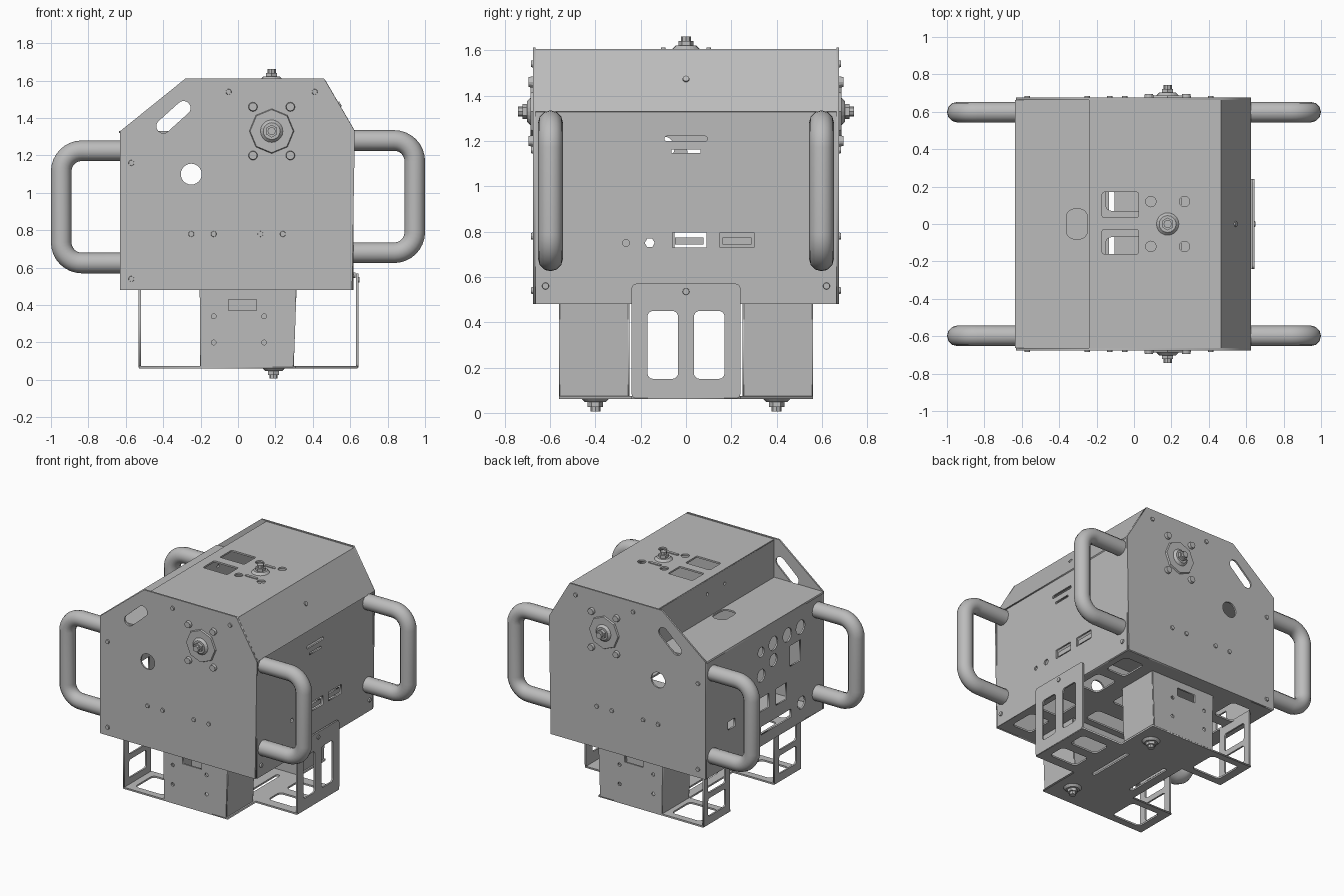
import bpy
import bmesh
from math import sin, cos, pi, radians
from mathutils import Matrix, Vector

default_cube = bpy.data.objects.get("Cube")
if default_cube:
    bpy.data.objects.remove(default_cube)

COLOUR = (0.5, 0.5, 0.5, 1.0)
metal = bpy.data.materials.new("grey_metal")
metal.use_nodes = True
metal.diffuse_color = COLOUR
metal.node_tree.nodes["Principled BSDF"].inputs["Base Color"].default_value = COLOUR

X, Y, Z = Vector((1, 0, 0)), Vector((0, 1, 0)), Vector((0, 0, 1))


def add_mesh(name, mesh):
    mesh.materials.clear()
    mesh.materials.append(metal)
    obj = bpy.data.objects.new(name, mesh)
    bpy.context.collection.objects.link(obj)
    return obj


def curve_to_mesh(name, curve, matrix):
    """Turn a curve into a welded mesh object placed by the matrix."""
    source = bpy.data.objects.new("temporary_curve", curve)
    bpy.context.collection.objects.link(source)
    graph = bpy.context.evaluated_depsgraph_get()
    mesh = bpy.data.meshes.new_from_object(source.evaluated_get(graph))
    bpy.data.objects.remove(source)
    mesh.transform(matrix)
    mesh.name = name
    bm = bmesh.new()
    bm.from_mesh(mesh)
    bmesh.ops.remove_doubles(bm, verts=bm.verts, dist=0.0001)
    bmesh.ops.recalc_face_normals(bm, faces=bm.faces)
    bm.to_mesh(mesh)
    bm.free()
    return add_mesh(name, mesh)


def add_spline(curve, points, closed):
    spline = curve.splines.new("POLY")
    spline.points.add(len(points) - 1)
    for slot, point in zip(spline.points, points):
        slot.co = (*Vector(point).to_3d(), 1)
    spline.use_cyclic_u = closed


def plate(name, outline, holes, origin, u, v, thick=0.012):
    """Flat sheet with cut-outs, drawn in the u, v plane."""
    curve = bpy.data.curves.new(name, "CURVE")
    curve.dimensions = "2D"
    curve.fill_mode = "BOTH"
    curve.extrude = thick / 2
    for loop in [outline] + holes:
        add_spline(curve, loop, True)
    matrix = Matrix((u, v, u.cross(v))).transposed().to_4x4()
    return curve_to_mesh(name, curve, Matrix.Translation(origin) @ matrix)


def disc(cx, cy, r, n=20):
    return [(cx + r * cos(2 * pi * i / n), cy + r * sin(2 * pi * i / n)) for i in range(n)]


def rect(x0, x1, y0, y1, r=0.0):
    """Rectangle, with rounded corners when r is set."""
    if not r:
        return [(x0, y0), (x1, y0), (x1, y1), (x0, y1)]
    corners = [(x1 - r, y1 - r), (x0 + r, y1 - r), (x0 + r, y0 + r), (x1 - r, y0 + r)]
    return [(cx + r * cos(pi / 2 * (k + j / 4)), cy + r * sin(pi / 2 * (k + j / 4)))
            for k, (cx, cy) in enumerate(corners) for j in range(5)]


def slot(cx, cy, length, width, angle):
    turn = Matrix.Rotation(angle, 2)
    shape = rect(-length / 2, length / 2, -width / 2, width / 2, width * 0.49)
    return [tuple(turn @ Vector(p) + Vector((cx, cy))) for p in shape]


def stack(name, origin, axis, steps):
    """Turned part: (radius, end radius, height, sides) steps along an axis."""
    bm = bmesh.new()
    turn = axis.to_track_quat("Z", "Y").to_matrix().to_4x4()
    height = 0
    for r1, r2, h, sides in steps:
        place = Matrix.Translation(origin) @ turn @ Matrix.Translation((0, 0, height + h / 2))
        bmesh.ops.create_cone(bm, cap_ends=True, segments=sides, radius1=r1,
                              radius2=r2, depth=h, matrix=place)
        height += h
    mesh = bpy.data.meshes.new(name)
    bm.to_mesh(mesh)
    bm.free()
    return add_mesh(name, mesh)


SCREW = [(0.016, 0.014, 0.012, 12)]
KNOB = [(0.06, 0.045, 0.015, 20), (0.034, 0.034, 0.02, 6), (0.022, 0.022, 0.02, 8)]

# Front and back plates with hubs and screws
SIDE = [(-0.63, 0.48), (0.61, 0.48), (0.625, 1.33), (0.46, 1.612), (-0.28, 1.612), (-0.63, 1.33)]
SIDE_SCREWS = [(-0.57, 1.16), (-0.57, 0.54), (-0.05, 1.54), (0.41, 1.54),
               (-0.25, 0.78), (-0.13, 0.78), (0.12, 0.78), (0.24, 0.78)]
for label, s in (("front", -1), ("back", 1)):
    out = Y * s
    plate(label + "_plate", SIDE,
          [disc(-0.25, 1.1, 0.056, 24), slot(-0.345, 1.405, 0.22, 0.075, radians(42))],
          Y * 0.67 * s, X, Z)
    for x, z in SIDE_SCREWS:
        stack(label + "_screw", Vector((x, 0.672 * s, z)), out, SCREW)
    hub = Vector((0.18, 0.675 * s, 1.33))
    stack(label + "_hub", hub, out, [(0.12, 0.115, 0.012, 8)] + KNOB)
    for dx in (-0.1, 0.1):
        for dz in (-0.13, 0.13):
            stack(label + "_hub_bolt", hub + X * dx + Z * dz, out, [(0.025, 0.022, 0.02, 12)])

# Roof, step, shelf and slope sheets
WIDE = 0.664
fan_holes = [disc(x, y, 0.028, 16) for x in (0.09, 0.27) for y in (-0.12, 0.12)]
roof_windows = [rect(-0.17, 0.025, *ys, 0.01) for ys in ((0.035, 0.17), (-0.16, -0.03))]
plate("roof", rect(-0.24, 0.465, -WIDE, WIDE), fan_holes + roof_windows, Z * 1.6, X, Y)
stack("roof_knob", Vector((0.18, 0, 1.606)), Z, KNOB)
for y in (-0.1, 0.1):
    plate("roof_vent_rim", slot(0.18, y, 0.1, 0.02, 0), [], Vector((0, 0, 1.608)), X, Y, 0.008)
plate("roof_step", rect(-WIDE, WIDE, 1.32, 1.6), [disc(y, 1.5, 0.012, 8) for y in (-0.1, 0.1)],
      X * -0.235, Y, Z)
plate("shelf", rect(-0.635, -0.235, -WIDE, WIDE),
      [rect(-0.36, -0.25, -0.08, 0.08, 0.04)], Z * 1.325, X, Y)
rise = Vector((-0.16, 0, 0.275))
plate("slope", rect(-WIDE, WIDE, 0, rise.length), [], Vector((0.62, 0, 1.328)), Y, rise.normalized())
stack("slope_screw", Vector((0.538, 0, 1.47)), rise.cross(Y) * -1 if rise.cross(Y).x < 0
      else rise.cross(Y), SCREW)

# Left wall with slots and switch openings
switches = [rect(y, y + 0.15, 0.73, 0.795) for y in (-0.06, 0.15)]
plate("left_wall", rect(-WIDE, WIDE, 0.48, 1.33),
      switches + [disc(-0.265, 0.75, 0.015, 12), disc(-0.16, 0.75, 0.022, 6),
                  slot(0, 1.21, 0.19, 0.022, 0), rect(-0.065, 0.065, 1.146, 1.162)],
      X * 0.612, Y, Z)
for y in (-0.06, 0.15):
    plate("switch", rect(y + 0.012, y + 0.138, 0.742, 0.775), [], X * 0.605, Y, Z)
for y in (-0.62, 0.62):
    stack("wall_screw", Vector((0.615, y, 0.56)), X, SCREW)

# Right wall with connector openings
sockets = [disc(y, 1.17, 0.05) for y in (-0.1, -0.26, -0.41)]
sockets += [disc(0.04, 1.16, 0.035), disc(-0.1, 1.05, 0.045), disc(0.04, 0.99, 0.045),
            disc(-0.42, 0.62, 0.045)]
ports = [rect(-0.41, -0.29, 0.93, 1.08), rect(-0.05, 0.09, 0.73, 0.83),
         rect(-0.25, -0.13, 0.71, 0.83), rect(-0.3, 0.04, 0.56, 0.62),
         rect(0.1, 0.2, 0.52, 0.68), rect(0.34, 0.42, 0.74, 0.8)]
plate("right_wall", rect(-WIDE, WIDE, 0.48, 1.325), sockets + ports, X * -0.624, Y, Z)

# Floor with rounded cut-outs
cuts = [rect(x, x + 0.16, y, y + 0.2, 0.03) for x in (-0.52, 0.4) for y in (-0.58, -0.3, 0.1, 0.38)]
cuts += [rect(-0.15, 0.25, y, y + 0.13, 0.03) for y in (-0.2, 0.07)]
plate("floor", rect(-0.63, 0.615, -WIDE, WIDE), cuts, Z * 0.486, X, Y)

# Leg boxes with knobs underneath
for s in (-1, 1):
    holes = [disc(x, z, 0.013, 10) for x in (-0.13, 0.14) for z in (0.2, 0.34)]
    face = [(-0.2, 0.07), (0.295, 0.07), (0.31, 0.48), (-0.205, 0.48)]
    plate("leg_outer_face", face, holes + [rect(-0.05, 0.1, 0.37, 0.43)], Y * 0.555 * s, X, Z)
    plate("leg_inner_face", face, [], Y * 0.255 * s, X, Z)
    near, far = sorted((0.255 * s, 0.555 * s))
    plate("leg_left_face", rect(near, far, 0, 0.41), [], Vector((0.292, 0, 0.07)), Y,
          Vector((0.015, 0, 0.41)).normalized())
    plate("leg_right_face", rect(near, far, 0.07, 0.48), [], X * -0.196, Y, Z)
    stack("leg_knob", Vector((0.19, 0.4 * s, 0.062)), -Z, KNOB)
    # Right-hand uprights of the cradle
    plate("right_upright", rect(near, far, 0.065, 0.48),
          [rect(near + 0.05, far - 0.05, z, z + 0.13, 0.02) for z in (0.12, 0.29)],
          X * -0.525, Y, Z)

# Cradle base: one arm to the left, two to the right
half = [(0.64, 0.24), (0.31, 0.24), (0.31, 0.56), (-0.53, 0.56), (-0.53, 0.25), (-0.2, 0.25)]
base = half + [(x, -y) for x, y in reversed(half)]
windows = [rect(-0.47, -0.24, *ys, 0.03) for ys in ((0.3, 0.51), (-0.51, -0.3))]
windows += [rect(0.36, 0.58, *ys, 0.03) for ys in ((0.035, 0.17), (-0.17, -0.035))]
windows += [slot(x, 0, 0.36, 0.03, pi / 2) for x in (-0.12, 0.2)]
plate("cradle_base", base, windows, Z * 0.068, X, Y)
plate("left_upright", rect(-0.24, 0.24, 0.065, 0.57, 0.02),
      [rect(*ys, 0.15, 0.45, 0.025) for ys in ((0.035, 0.17), (-0.17, -0.035))], X * 0.637, Y, Z)
stack("upright_screw", Vector((0.638, 0, 0.535)), X, SCREW)

# Tube handles
for label, s, low, high in (("left", 1, 0.68, 1.28), ("right", -1, 0.625, 1.225)):
    bend, reach = 0.11, 0.945
    path = [(0.61, low)]
    for cz, start in ((low + bend, -pi / 2), (high - bend, 0)):
        path += [(reach - bend + bend * cos(start + pi / 16 * i),
                  cz + bend * sin(start + pi / 16 * i)) for i in range(9)]
    path.append((0.61, high))
    for side, y in (("front", -0.598), ("back", 0.598)):
        tube = bpy.data.curves.new("handle", "CURVE")
        tube.dimensions = "3D"
        tube.bevel_depth = 0.055
        tube.bevel_resolution = 4
        tube.use_fill_caps = True
        add_spline(tube, [(x * s, y, z) for x, z in path], False)
        handle = curve_to_mesh(f"{label}_{side}_handle", tube, Matrix.Identity(4))
        for poly in handle.data.polygons:
            poly.use_smooth = len(poly.vertices) == 4
